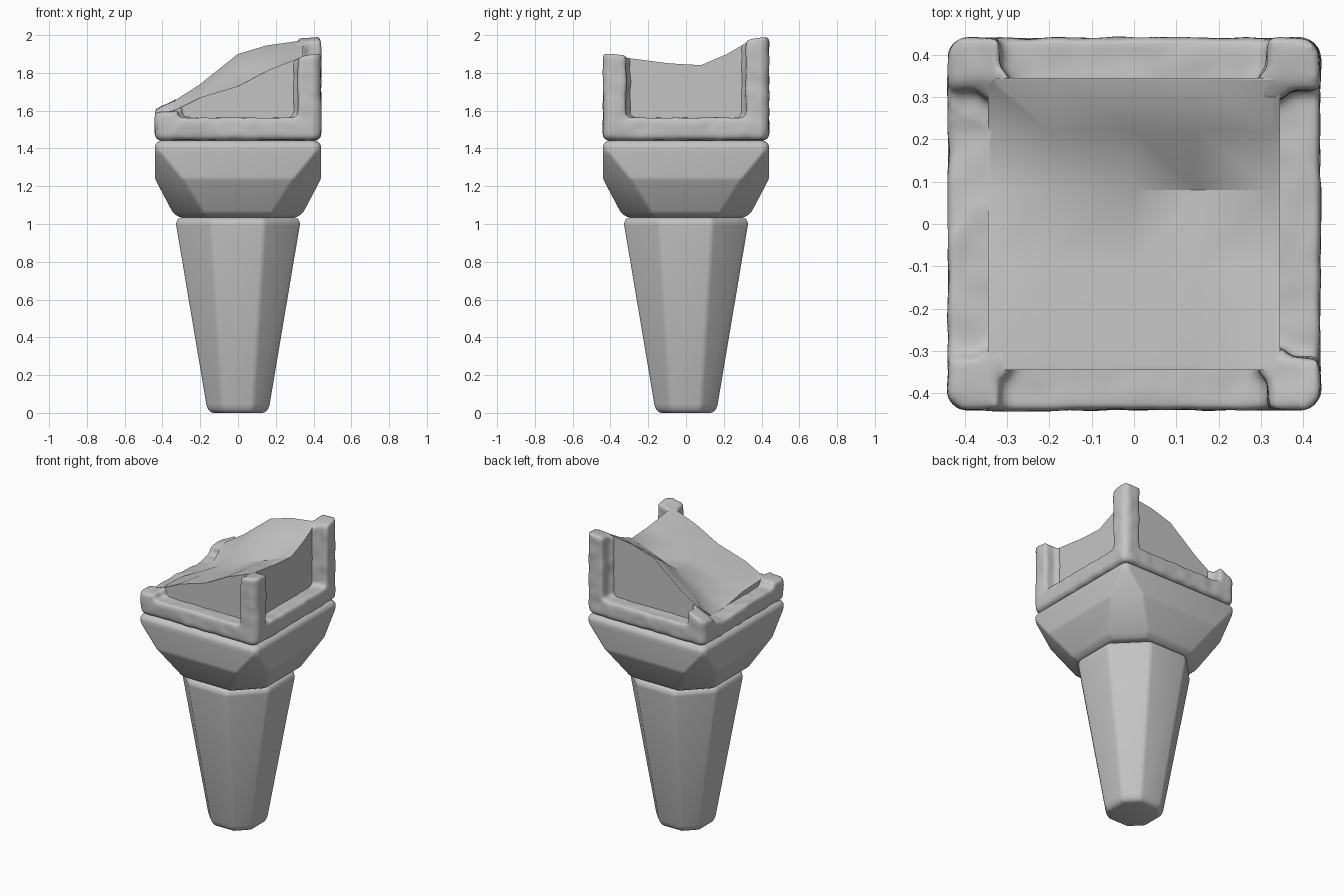
import bpy
import bmesh
import math
from mathutils import noise

if "Cube" in bpy.data.objects:
    bpy.data.objects.remove(bpy.data.objects["Cube"], do_unlink=True)

stone = bpy.data.materials.new("grey_stone")
stone.use_nodes = True
GREY = (0.55, 0.55, 0.55, 1)
stone.diffuse_color = GREY
stone.node_tree.nodes["Principled BSDF"].inputs["Base Color"].default_value = GREY


def add_object(name, bm):
    bmesh.ops.recalc_face_normals(bm, faces=bm.faces)
    mesh = bpy.data.meshes.new(name)
    bm.to_mesh(mesh)
    bm.free()
    mesh.materials.append(stone)
    obj = bpy.data.objects.new(name, mesh)
    bpy.context.collection.objects.link(obj)
    return obj


def octagon(half, chamfer):
    a, b = half, half - chamfer
    return [(a, -b), (a, b), (b, a), (-b, a), (-a, b), (-a, -b), (-b, -a), (b, -a)]


def loft(bm, rings):
    """Skin a closed solid through (z, outline) rings."""
    loops = [[bm.verts.new((x, y, z)) for x, y in outline] for z, outline in rings]
    for low, high in zip(loops, loops[1:]):
        for i in range(len(low)):
            j = (i + 1) % len(low)
            bm.faces.new((low[i], low[j], high[j], high[i]))
    bm.faces.new(loops[0][::-1])
    bm.faces.new(loops[-1])


def apply_modifiers(obj):
    graph = bpy.context.evaluated_depsgraph_get()
    mesh = bpy.data.meshes.new_from_object(obj.evaluated_get(graph))
    obj.modifiers.clear()
    obj.data = mesh
    mesh.materials.clear()
    mesh.materials.append(stone)


def smooth(obj, degrees):
    bpy.ops.object.select_all(action="DESELECT")
    obj.select_set(True)
    bpy.context.view_layer.objects.active = obj
    bpy.ops.object.shade_smooth_by_angle(angle=math.radians(degrees))


def worn_edges(obj, width):
    bevel = obj.modifiers.new("worn_edges", "BEVEL")
    bevel.width = width
    bevel.segments = 3
    bevel.limit_method = "ANGLE"
    bevel.angle_limit = math.radians(20)
    apply_modifiers(obj)
    smooth(obj, 35)


def break_off(obj, cutter):
    cut = obj.modifiers.new("break", "BOOLEAN")
    cut.operation = "DIFFERENCE"
    cut.solver = "EXACT"
    cut.object = cutter


def voxel(obj, size):
    remesh = obj.modifiers.new("voxel", "REMESH")
    remesh.mode = "VOXEL"
    remesh.voxel_size = size


# Tapered eight-sided shaft
bm = bmesh.new()
loft(bm, [(0, octagon(0.145, 0.075)), (0.03, octagon(0.165, 0.085)),
          (1.01, octagon(0.33, 0.19)), (1.035, octagon(0.31, 0.18))])
worn_edges(add_object("shaft", bm), 0.022)

# Capital, square above and eight-sided below
bm = bmesh.new()
loft(bm, [(1.035, octagon(0.31, 0.145)), (1.06, octagon(0.345, 0.165)),
          (1.24, octagon(0.44, 0.145)), (1.38, octagon(0.44, 0.03)),
          (1.42, octagon(0.44, 0.025)), (1.443, octagon(0.415, 0.02))])
worn_edges(add_object("capital", bm), 0.014)

# Solid above the fracture, used to break the top block
XS = [-0.5, -0.34, -0.2, 0, 0.15, 0.33, 0.5]
FRACTURE = {
    -0.5: [1.58, 1.59, 1.66, 1.73, 1.80, 1.89, 1.91],
    -0.33: [1.59, 1.60, 1.67, 1.73, 1.81, 1.88, 1.91],
    -0.1: [1.56, 1.59, 1.64, 1.71, 1.78, 1.85, 1.87],
    0.08: [1.54, 1.56, 1.63, 1.71, 1.76, 1.84, 1.85],
    0.22: [1.53, 1.56, 1.68, 1.82, 1.86, 1.90, 1.92],
    0.34: [1.57, 1.65, 1.74, 1.90, 1.945, 1.97, 1.99],
    0.5: [1.58, 1.66, 1.75, 1.90, 1.95, 1.99, 2.05],
}
bm = bmesh.new()
rows = [[bm.verts.new((x, y, z)) for x, z in zip(XS, heights)]
        for y, heights in FRACTURE.items()]
for near, far in zip(rows, rows[1:]):
    for i in range(len(XS) - 1):
        bm.faces.new((near[i], near[i + 1], far[i + 1], far[i]))
bmesh.ops.triangulate(bm, faces=bm.faces)
raised = bmesh.ops.extrude_face_region(bm, geom=bm.faces[:], use_keep_orig=True)
for element in raised["geom"]:
    if isinstance(element, bmesh.types.BMVert):
        element.co.z = 2.6
cutter = add_object("fracture_cutter", bm)
cutter.hide_render = True

# Core of the top block, seen as four recessed panels
bm = bmesh.new()
loft(bm, [(z, octagon(0.345, 0.02)) for z in (1.48, 2.2)])
core = add_object("panel_core", bm)
break_off(core, cutter)
apply_modifiers(core)
smooth(core, 30)

# Worn frame of base rails and corner posts
bm = bmesh.new()
loft(bm, [(1.443, octagon(0.42, 0.02)), (1.465, octagon(0.44, 0.03)),
          (1.562, octagon(0.44, 0.03))])
for sx in (-1, 1):
    for sy in (-1, 1):
        half_post = [(0.345, 0.29), (0.37, 0.316), (0.44, 0.316), (0.44, 0.41)]
        post = [(0.29, 0.29)] + half_post + [(y, x) for x, y in half_post[::-1]]
        outline = [(sx * x, sy * y) for x, y in post]
        loft(bm, [(1.5, outline), (2.2, outline)])
frame = add_object("corner_frame", bm)
voxel(frame, 0.012)
break_off(frame, cutter)
voxel(frame, 0.012)
soften = frame.modifiers.new("soften", "SMOOTH")
soften.factor = 0.5
soften.iterations = 5
apply_modifiers(frame)
for vert in frame.data.vertices:
    vert.co += vert.normal * noise.noise(vert.co * 14) * 0.005
smooth(frame, 180)

bpy.data.objects.remove(cutter, do_unlink=True)
